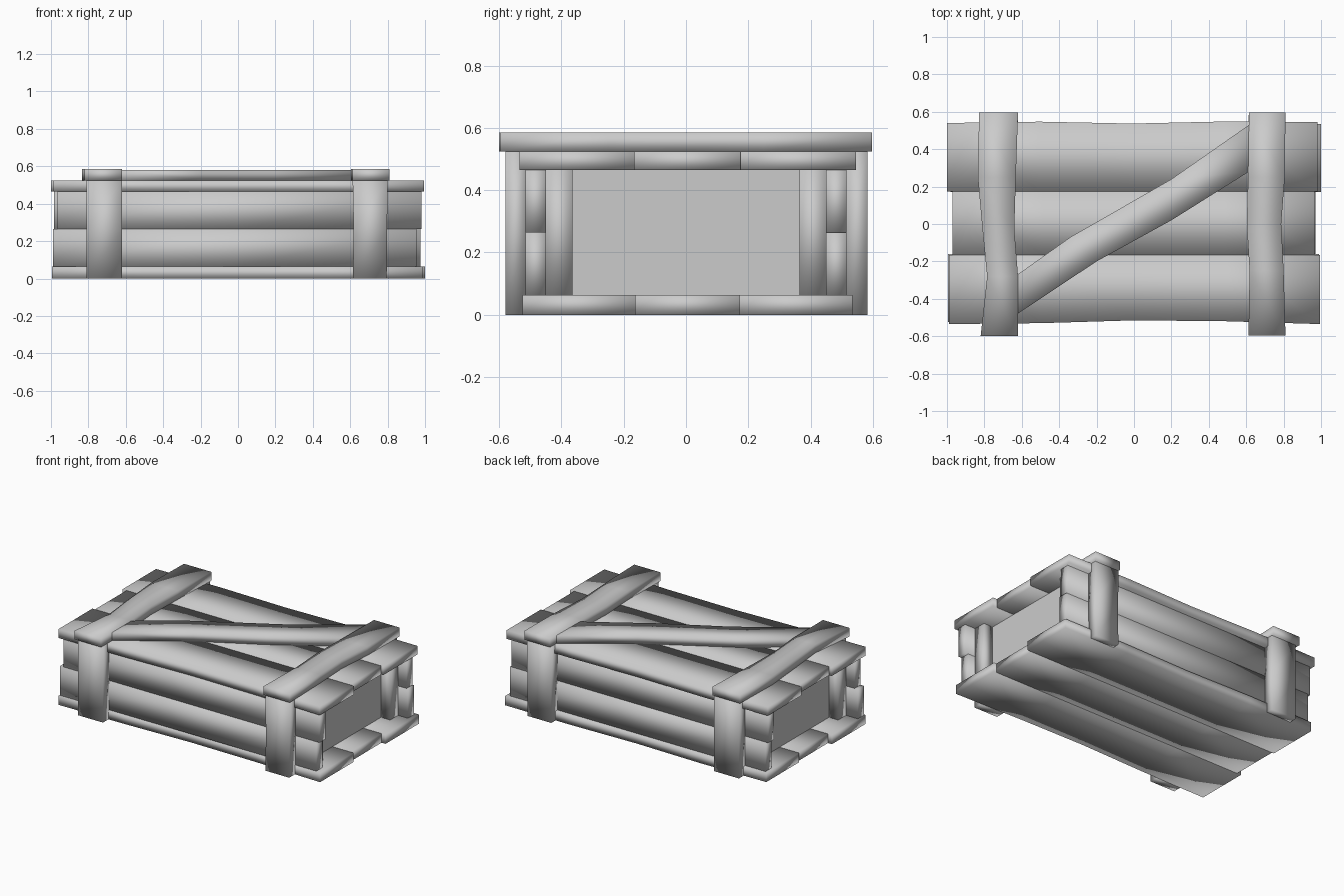
import bpy, bmesh

if "Cube" in bpy.data.objects:
    bpy.data.objects.remove(bpy.data.objects["Cube"])


def board(name, edge_a, edge_b, lo, hi, up="z"):
    """Solid board between two matching polylines, thick from lo to hi along one axis."""
    place = {"z": lambda p, t: (p[0], p[1], t),
             "y": lambda p, t: (p[0], t, p[1])}[up]
    bm = bmesh.new()
    rings = [[bm.verts.new(place(p, t)) for p, t in
              ((a, lo), (b, lo), (b, hi), (a, hi))] for a, b in zip(edge_a, edge_b)]
    for r, s in zip(rings, rings[1:]):
        for i in range(4):
            j = (i + 1) % 4
            bm.faces.new((r[i], r[j], s[j], s[i]))
    bm.faces.new(rings[0])
    bm.faces.new(rings[-1])
    bmesh.ops.recalc_face_normals(bm, faces=bm.faces)
    for f in bm.faces:
        f.smooth = True
    me = bpy.data.meshes.new(name)
    bm.to_mesh(me)
    bm.free()
    ob = bpy.data.objects.new(name, me)
    bpy.context.collection.objects.link(ob)
    return ob


def along_x(x0, x1, offsets):
    """Points spread evenly from x0 to x1 with the given second coordinates."""
    n = len(offsets) - 1
    return [(x0 + (x1 - x0) * i / n, v) for i, v in enumerate(offsets)]


def box(name, x, y, z):
    ob = board(name, [(x[0], y[0]), (x[1], y[0])], [(x[0], y[1]), (x[1], y[1])], *z)
    for p in ob.data.polygons:
        p.use_smooth = False
    return ob


# lid and floor planks, three each, with uneven ends and slightly wavy outer edges
planks = [(-0.99, 0.995, [-.535, -.53, -.515, -.52, -.535], [-.165] * 5),
          (-0.97, 0.965, [-.165] * 5, [.175] * 5),
          (-1.0, 0.98, [.175] * 5, [.54, .547, .537, .548, .545])]
for i, (x0, x1, a, b) in enumerate(planks):
    board(f"lid_plank_{i}", along_x(x0, x1, a), along_x(x0, x1, b), .465, .525)
    s = .98
    board(f"floor_plank_{i}", along_x(-x1, -x0, [v * s for v in a]),
          along_x(-x1, -x0, [v * s for v in b]), 0, .063)

# side wall planks, two per side
for side, y0, y1, spans in (("front", -.515, -.45, ((-.99, .955), (-.965, .98))),
                            ("back", .45, .515, ((-.965, .975), (-.985, .965)))):
    for i, (x0, x1) in enumerate(spans):
        z0, z1 = ((.063, .265), (.265, .465))[i]
        board(f"{side}_wall_plank_{i}", along_x(x0, x1, [z0] * 3),
              along_x(x0, x1, [z1] * 3), y0, y1, "y")

# recessed end panels and corner posts
for sx, end in ((-1, "left"), (1, "right")):
    box(f"{end}_end_panel", sorted((sx * .76, sx * .83)), (-.45, .45), (.06, .467))
    for sy, side in ((-1, "front"), (1, "back")):
        ys = sorted((sy * .365, sy * .45))
        xs = sorted((sx * .83, sx * .9))
        board(f"{end}_{side}_post", [(xs[0], ys[0]), (xs[1], ys[0])],
              [(xs[0], ys[1]), (xs[1], ys[1])], .06, .467)

# crosswise lid straps, gently bent
left = [(-.82, -.62, -.60), (-.785, -.62, -.28), (-.81, -.64, -.03),
        (-.835, -.632, .25), (-.828, -.62, .597)]
right = [(.612, .81, -.595), (.618, .80, -.25), (.603, .787, 0),
         (.61, .806, .25), (.615, .81, .597)]
for name, pts in (("left", left), ("right", right)):
    board(f"{name}_lid_strap", [(a, y) for a, b, y in pts],
          [(b, y) for a, b, y in pts], .525, .585)

# upright battens on front and back walls
for side, y0, y1 in (("front", -.58, -.515), ("back", .515, .583)):
    board(f"{side}_left_batten", [(-.81, 0), (-.81, .26), (-.81, .525)],
          [(-.62, 0), (-.62, .26), (-.62, .525)], y0, y1, "y")
    board(f"{side}_right_batten", [(.615, 0), (.618, .26), (.613, .525)],
          [(.795, 0), (.797, .26), (.80, .525)], y0, y1, "y")

# diagonal brace across the lid
board("diagonal_brace", [(-.622, -.48), (-.2, -.2), (.2, .02), (.615, .28)],
      [(-.622, -.27), (-.34, -.07), (.2, .24), (.615, .53)], .525, .58)
